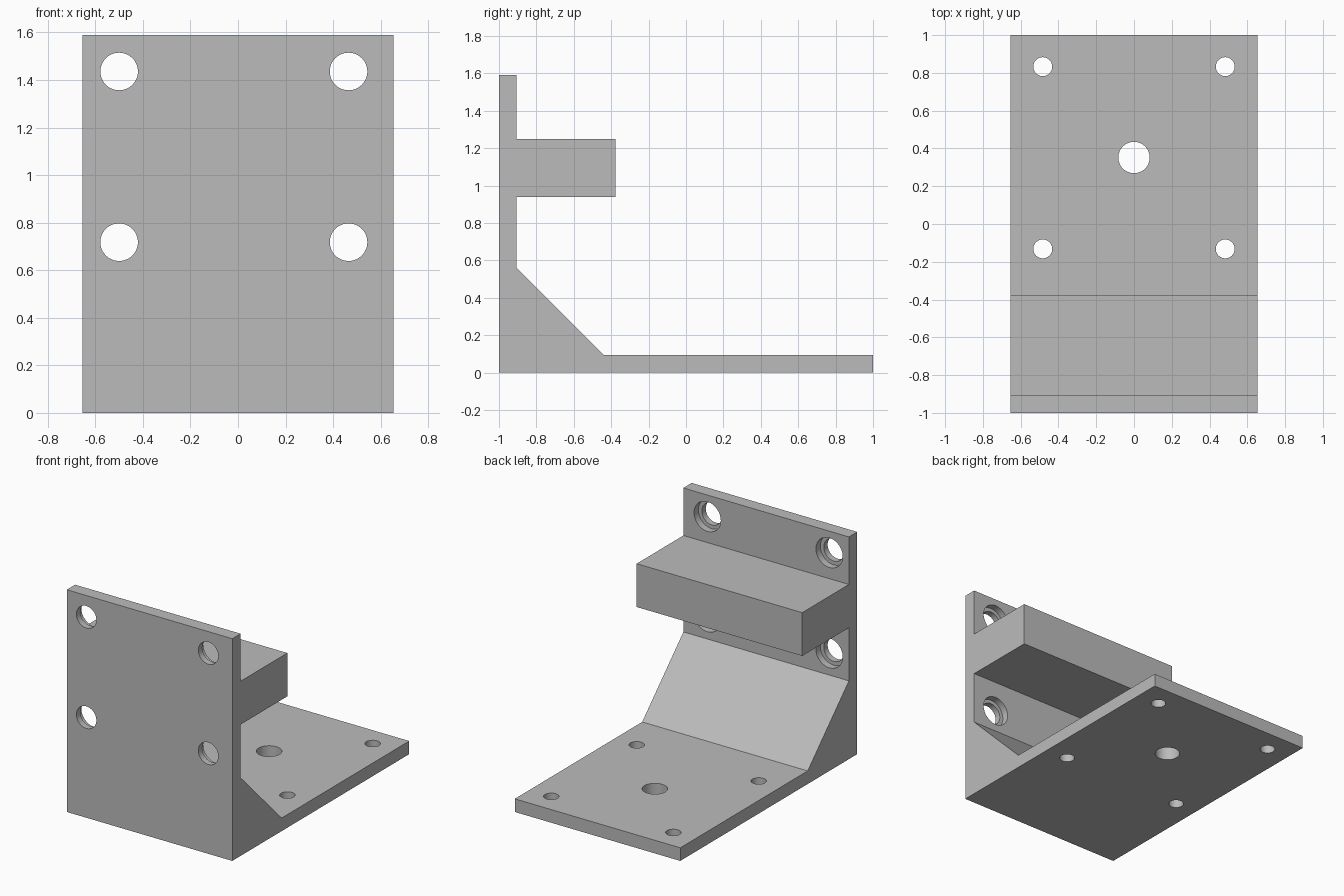
import bpy
import bmesh
from math import pi

cube = bpy.data.objects.get("Cube")
if cube:
    bpy.data.objects.remove(cube, do_unlink=True)

HALF_WIDTH = 0.655
PLATE = 0.094
INNER = -1 + PLATE

grey = bpy.data.materials.new("plain grey")
colour = (0.5, 0.5, 0.5, 1)
grey.diffuse_color = colour
grey.use_nodes = True
grey.node_tree.nodes["Principled BSDF"].inputs["Base Color"].default_value = colour


def extrude_profile(name, points):
    """Extrude a side profile (y, z) across the full width."""
    bm = bmesh.new()
    face = bm.faces.new([bm.verts.new((-HALF_WIDTH, y, z)) for y, z in points])
    moved = bmesh.ops.extrude_face_region(bm, geom=[face])["geom"]
    verts = [v for v in moved if isinstance(v, bmesh.types.BMVert)]
    bmesh.ops.translate(bm, vec=(2 * HALF_WIDTH, 0, 0), verts=verts)
    bmesh.ops.recalc_face_normals(bm, faces=bm.faces)
    mesh = bpy.data.meshes.new(name)
    bm.to_mesh(mesh)
    bm.free()
    obj = bpy.data.objects.new(name, mesh)
    bpy.context.collection.objects.link(obj)
    mesh.materials.append(grey)
    return obj


def drill(target, location, radius, depth, rotation=(0, 0, 0)):
    """Cut a round hole, then discard the cutter."""
    bpy.ops.mesh.primitive_cylinder_add(vertices=48, radius=radius, depth=depth,
                                        location=location, rotation=rotation)
    cutter = bpy.context.object
    cutter.name = "hole_cutter"
    cutter.hide_render = True
    cutter.data.materials.append(grey)
    mod = target.modifiers.new("hole", "BOOLEAN")
    mod.operation = "DIFFERENCE"
    mod.solver = "EXACT"
    mod.object = cutter
    bpy.context.view_layer.objects.active = target
    bpy.ops.object.modifier_apply(modifier=mod.name)
    bpy.data.objects.remove(cutter, do_unlink=True)


# One solid bracket: base plate, sloped gusset, upright plate and ledge
bracket = extrude_profile("angle_bracket", [
    (-1, 0), (1, 0), (1, PLATE), (-0.44, PLATE), (INNER, 0.56),
    (INNER, 0.94), (-0.378, 0.94), (-0.378, 1.25), (INNER, 1.25),
    (INNER, 1.59), (-1, 1.59)])

# Counterbored holes through the upright plate
for x in (-0.5, 0.465):
    for z in (0.718, 1.436):
        drill(bracket, (x, -0.95, z), 0.079, 0.2, (pi / 2, 0, 0))
        drill(bracket, (x, INNER, z), 0.106, 0.1, (pi / 2, 0, 0))

# Corner holes and central hole through the base plate
for x in (-0.483, 0.483):
    for y in (-0.132, 0.833):
        drill(bracket, (x, y, 0.05), 0.05, 0.3)
drill(bracket, (0, 0.352, 0.05), 0.083, 0.3)

# Smooth hole walls with crisp edges
bpy.ops.object.select_all(action="DESELECT")
bracket.select_set(True)
bpy.context.view_layer.objects.active = bracket
bpy.ops.object.shade_smooth_by_angle(angle=pi / 6)
